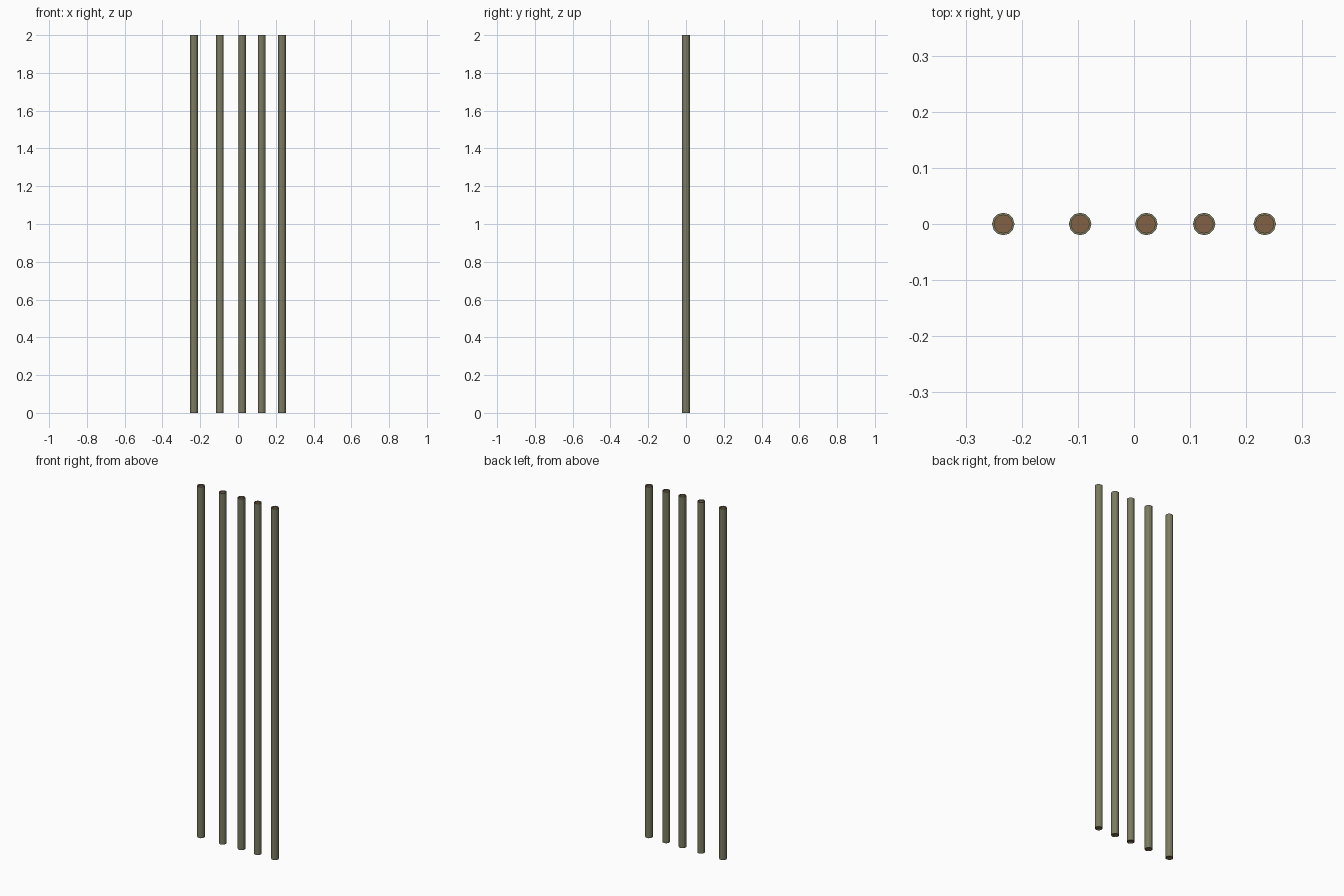
import bpy, bmesh, math

if "Cube" in bpy.data.objects:
    bpy.data.objects.remove(bpy.data.objects["Cube"])

def material(name, rgb):
    m = bpy.data.materials.new(name)
    m.diffuse_color = (*rgb, 1)
    m.use_nodes = True
    m.node_tree.nodes["Principled BSDF"].inputs["Base Color"].default_value = m.diffuse_color
    return m

OLIVE = material("olive_bark", (0.20, 0.20, 0.12))
BROWN = material("brown_core", (0.22, 0.12, 0.06))

SIDES, R_OUT, R_IN, HEIGHT, RECESS = 12, 0.02, 0.016, 2.0, 0.006

def pole(name, x):
    # Profile from bottom core, over the outer wall, to top core
    profile = [(R_IN, RECESS), (R_IN, 0), (R_OUT, 0),
               (R_OUT, HEIGHT), (R_IN, HEIGHT), (R_IN, HEIGHT - RECESS)]
    bm = bmesh.new()
    rings = []
    for r, z in profile:
        rings.append([bm.verts.new((r * math.cos(a), r * math.sin(a), z))
                      for a in (2 * math.pi * i / SIDES for i in range(SIDES))])
    for lower, upper in zip(rings, rings[1:]):
        for i in range(SIDES):
            j = (i + 1) % SIDES
            bm.faces.new((lower[i], lower[j], upper[j], upper[i]))
    # Recessed brown ends
    for ring in (rings[0][::-1], rings[-1]):
        bm.faces.new(ring).material_index = 1
    bmesh.ops.recalc_face_normals(bm, faces=bm.faces)
    mesh = bpy.data.meshes.new(name)
    bm.to_mesh(mesh)
    bm.free()
    mesh.materials.append(OLIVE)
    mesh.materials.append(BROWN)
    obj = bpy.data.objects.new(name, mesh)
    obj.location.x = x
    bpy.context.collection.objects.link(obj)

# Row of unevenly spaced poles
for n, x in enumerate((-0.233, -0.096, 0.022, 0.125, 0.233), 1):
    pole(f"pole_{n}", x)
